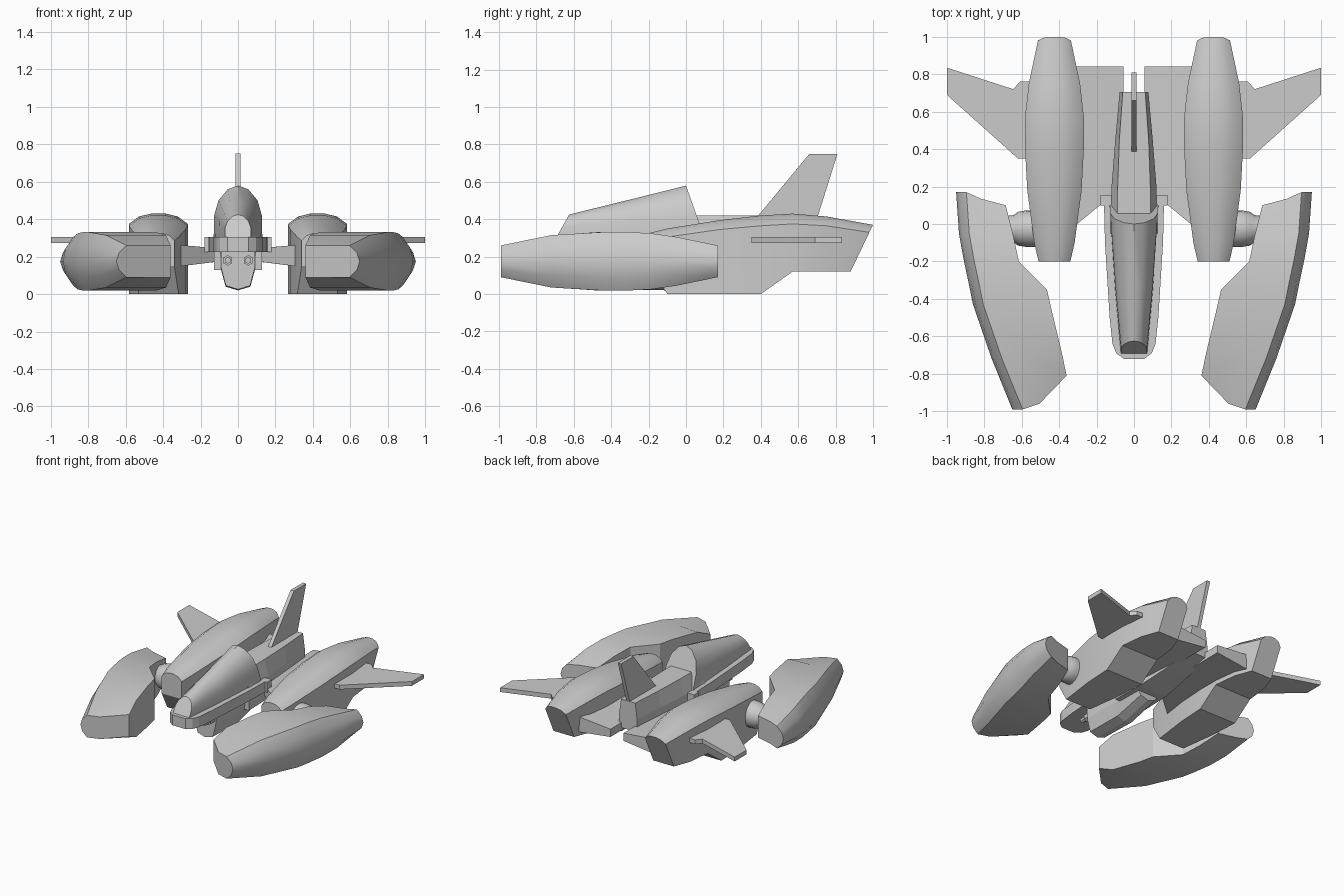
import bpy, bmesh, math
from mathutils import Vector

cube = bpy.data.objects.get("Cube")
if cube:
    bpy.data.objects.remove(cube)

grey = bpy.data.materials.new("hull_grey")
grey.use_nodes = True
GREY = (0.6, 0.6, 0.6, 1)
grey.diffuse_color = GREY
grey.node_tree.nodes["Principled BSDF"].inputs["Base Color"].default_value = GREY


def loft(name, rings, smooth=False):
    """Skin a list of equal-length point rings and cap both ends."""
    bm = bmesh.new()
    loops = [[bm.verts.new(p) for p in ring] for ring in rings]
    n = len(loops[0])
    for a, b in zip(loops, loops[1:]):
        for i in range(n):
            j = (i + 1) % n
            bm.faces.new((a[i], a[j], b[j], b[i]))
    bm.faces.new(loops[0])
    bm.faces.new(loops[-1][::-1])
    bmesh.ops.recalc_face_normals(bm, faces=bm.faces)
    mesh = bpy.data.meshes.new(name)
    bm.to_mesh(mesh)
    bm.free()
    mesh.materials.append(grey)
    ob = bpy.data.objects.new(name, mesh)
    bpy.context.collection.objects.link(ob)
    if smooth:
        bpy.ops.object.select_all(action="DESELECT")
        ob.select_set(True)
        bpy.context.view_layer.objects.active = ob
        bpy.ops.object.shade_smooth_by_angle(angle=math.radians(32))
    return ob


def plate(name, outline, z0, z1):
    return loft(name, [[(x, y, z) for x, y in outline] for z in (z0, z1)])


def flip(rings, s):
    return [[(s * x, y, z) for x, y, z in r] for r in rings]


def circle_x(x, r, y, z, n=16):
    return [(x, y + r * math.cos(math.tau * i / n), z + r * math.sin(math.tau * i / n))
            for i in range(n)]


# Arch used by canopy and engine tops: (width fraction, height fraction)
HALF = [(1, 0), (.98, .43), (.8, .72), (.42, .93)]
ARCH = HALF + [(0, 1)] + [(-x, z) for x, z in HALF[::-1]]


def canopy_ring(hw, y0, y1, z0, z1):
    return [(hw * a, y0 + (y1 - y0) * b, z0 + (z1 - z0) * b) for a, b in ARCH]


def engine_ring(y0, y1, hw, z0, z1, crown):
    top = [(1, 0), (.66, .72), (.25, 1), (-.25, 1), (-.66, .72), (-1, 0)]
    pts = [(hw, z0)] + [(hw * a, z1 - crown * (1 - b)) for a, b in top] + [(-hw, z0)]
    return [(.425 + x, y0 + (y1 - y0) * (z - z0) / (z1 - z0), z) for x, z in pts]


def pod_ring(xi, yi, xo, yo, h, bulge=0):
    zc, b = .175, .055
    xm, ym = (xi + xo) / 2, (yi + yo) / 2 - bulge
    half = [(xi, yi, h), (xm, ym, h), (xo - b, yo, h), (xo - .015, yo, h * .55)]
    return ([(x, y, zc + z) for x, y, z in half] + [(xo, yo, zc)]
            + [(x, y, zc - z) for x, y, z in half[::-1]])


engine = [engine_ring(*p) for p in (
    (-.2, -.2, .085, .15, .325, .04), (-.1, -.1, .108, 0, .35, .045),
    (.18, .18, .145, 0, .395, .05), (.4, .4, .157, 0, .42, .055),
    (.57, .57, .157, .12, .43, .055), (.75, .75, .137, .12, .415, .05),
    (.88, 1, .088, .12, .37, .04))]

pod = [pod_ring(*p) for p in (
    (.36, -.81, .65, -.99, .085, .06), (.385, -.69, .76, -.72, .14),
    (.44, -.46, .86, -.43, .157), (.465, -.35, .88, -.33, .157),
    (.615, -.2, .91, -.19, .15), (.645, -.06, .935, -.05, .13),
    (.685, .1, .95, .17, .085))]

hinge = [circle_x(x, r, -.025, .19) for x, r in
         ((.48, .098), (.575, .098), (.62, .09), (.645, .072), (.72, .065))]

outer_wing = [(.5, .35), (.62, .35), (1, .69), (1, .835), (.645, .72), (.61, .76), (.5, .76)]

# Inner wing sections run front to back, thicker toward the engine
inner_wing = [[(x0, y0, .18), (x1, y1, .145), (x1, y1, .265), (x0, y0, .24)]
              for x0, y0, x1, y1 in ((.06, .2, .34, -.03), (.055, .84, .34, .84))]

for s, side in ((1, "left"), (-1, "right")):
    loft(side + "_engine", flip(engine, s), True)
    loft(side + "_pod", flip(pod, s), True)
    loft(side + "_pod_hinge", flip(hinge, s), True)
    plate(side + "_outer_wing", [(s * x, y) for x, y in outer_wing], .272, .305)
    loft(side + "_inner_wing", flip(inner_wing, s))
    # Twin guns below the cockpit rim
    for part, r, y0, y1 in (("gun_barrel", .018, -.5, -.3), ("gun_collar", .028, -.45, -.3)):
        loft(side + "_" + part, [[(s * .055 + r * math.sin(math.tau * i / 6), y,
                                   .18 + r * math.cos(math.tau * i / 6)) for i in range(6)]
                                 for y in (y0, y1)])

# Cockpit rim with rounded nose
rim = [(.178, .155), (.178, .1), (.16, .1), (.155, -.1), (.13, -.5), (.115, -.64),
       (.095, -.69), (.055, -.72)]
plate("cockpit_rim", rim + [(-x, y) for x, y in rim[::-1]], .225, .305)

# Canopy
loft("canopy", [canopy_ring(.07, -.695, -.625, .3, .425),
                canopy_ring(.1, -.36, -.32, .3, .5),
                canopy_ring(.13, .1, 0, .3, .58)], True)

# Rear fuselage with sloping shoulders
loft("rear_fuselage", [[(-b, y, z0), (b, y, z0), (b, y, z1), (t, y, .42),
                        (-t, y, .42), (-b, y, z1)]
                       for y, b, t, z0, z1 in ((-.05, .128, .09, .13, .3),
                                               (.2, .12, .087, .13, .3),
                                               (.45, .1, .078, .16, .3),
                                               (.705, .077, .06, .2, .3))])

# Chin hull under the cockpit
loft("chin_hull", [[(-w, y, .23), (w, y, .23), (w * .98, y, .14), (w * .7, y, zb + .02),
                    (0, y, zb), (-w * .7, y, zb + .02), (-w * .98, y, .14)]
                   for y, w, zb in ((-.4, .092, .025), (-.1, .095, .02), (.15, .09, .08))])

# Tail fin
fin = [(.37, .4), (.66, .75), (.81, .75), (.7, .4)]
loft("tail_fin", [[(x, y, z) for y, z in fin] for x in (-.014, .014)])
